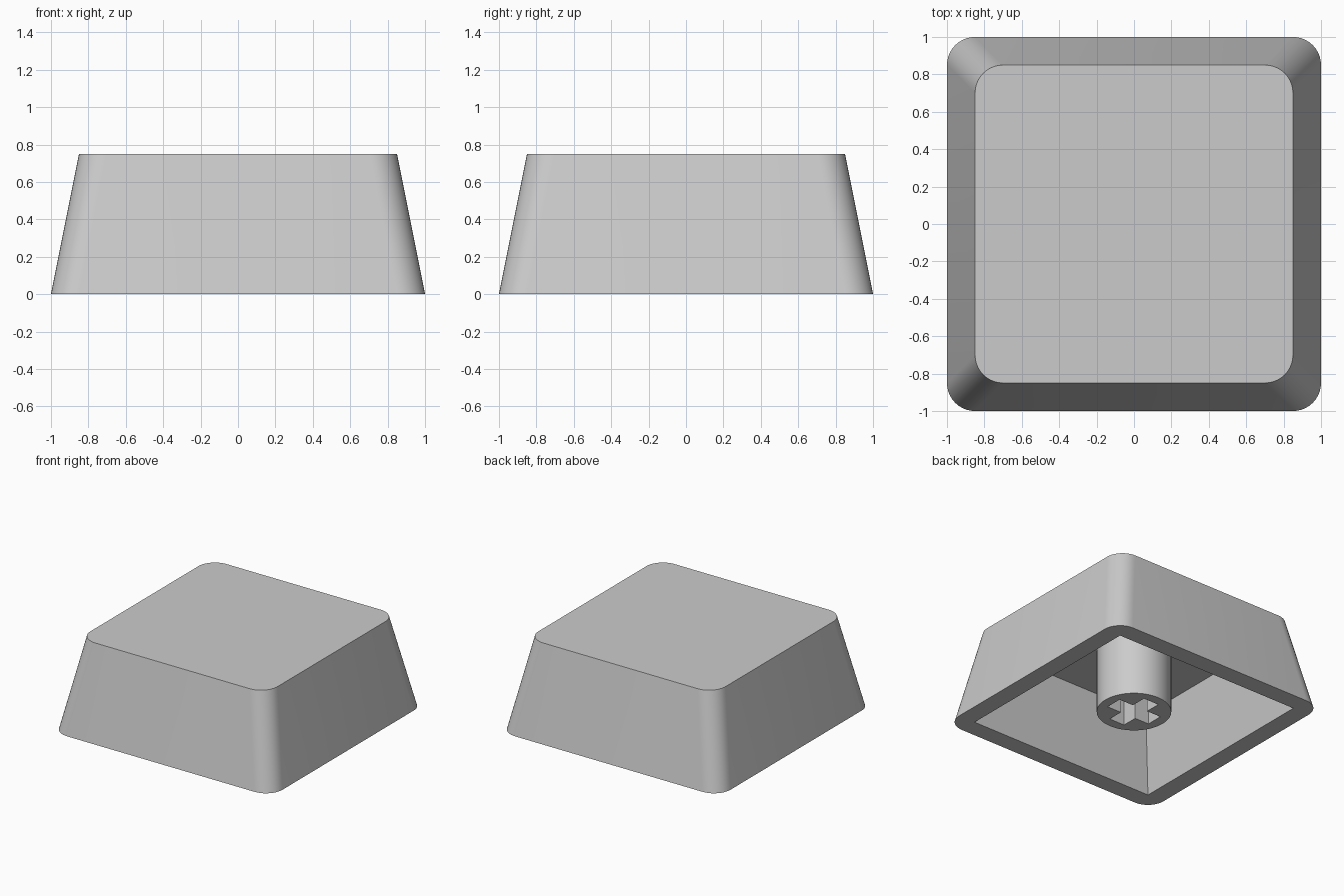
import bpy
import bmesh
import math

if "Cube" in bpy.data.objects:
    bpy.data.objects.remove(bpy.data.objects["Cube"], do_unlink=True)

# Single plain grey plastic
grey = bpy.data.materials.new("grey_plastic")
grey.use_nodes = True
colour = (0.6, 0.6, 0.6, 1.0)
grey.diffuse_color = colour
grey.node_tree.nodes["Principled BSDF"].inputs["Base Color"].default_value = colour


def square(half, radius=0.0, steps=10):
    """Outline of a square, with rounded corners when radius is set."""
    if radius == 0:
        return [(half, half), (-half, half), (-half, -half), (half, -half)]
    points = []
    for corner in range(4):
        mid = math.radians(45 + 90 * corner)
        cx = math.copysign(half - radius, math.cos(mid))
        cy = math.copysign(half - radius, math.sin(mid))
        for i in range(steps + 1):
            a = math.radians(90 * (corner + i / steps))
            points.append((cx + radius * math.cos(a), cy + radius * math.sin(a)))
    return points


def circle(radius, sides=64):
    angles = [2 * math.pi * i / sides for i in range(sides)]
    return [(radius * math.cos(a), radius * math.sin(a)) for a in angles]


def cross(reach, width):
    """Plus-shaped outline, one quarter turned four times."""
    points = []
    x, y = reach, width
    for turn in range(4):
        for px, py in ((x, -y), (x, y), (y, y)):
            for _ in range(turn):
                px, py = -py, px
            points.append((px, py))
    return points


def loft(name, low, z_low, high, z_high):
    """Closed solid between two outlines with equal point counts."""
    bm = bmesh.new()
    a = [bm.verts.new((x, y, z_low)) for x, y in low]
    b = [bm.verts.new((x, y, z_high)) for x, y in high]
    bm.faces.new(a[::-1])
    bm.faces.new(b)
    for i in range(len(a)):
        j = (i + 1) % len(a)
        bm.faces.new((a[i], a[j], b[j], b[i]))
    mesh = bpy.data.meshes.new(name)
    bm.to_mesh(mesh)
    bm.free()
    mesh.materials.append(grey)
    obj = bpy.data.objects.new(name, mesh)
    bpy.context.collection.objects.link(obj)
    return obj


def activate(obj):
    bpy.ops.object.select_all(action="DESELECT")
    obj.select_set(True)
    bpy.context.view_layer.objects.active = obj


def cut(obj, cutter):
    """Subtract the cutter, then discard it."""
    cutter.hide_render = True
    mod = obj.modifiers.new("cut", "BOOLEAN")
    mod.operation = "DIFFERENCE"
    mod.solver = "EXACT"
    mod.object = cutter
    activate(obj)
    bpy.ops.object.modifier_apply(modifier=mod.name)
    bpy.data.objects.remove(cutter, do_unlink=True)


def smooth(obj):
    activate(obj)
    bpy.ops.object.shade_smooth_by_angle(angle=math.radians(30))


# Tapered cap with rounded corners, hollow underneath
HEIGHT, CEILING, TAPER = 0.75, 0.6, 0.2
cap = loft("cap_shell", square(1, 0.15), 0, square(0.85, 0.15), HEIGHT)
start = -0.1
cavity = loft("cavity_cutter", square(0.85 - TAPER * start), start,
              square(0.85 - TAPER * CEILING), CEILING)
cut(cap, cavity)
smooth(cap)

# Round mounting stem with a cross-shaped socket, running up into the ceiling
stem = loft("mounting_stem", circle(0.28), 0.03, circle(0.28), CEILING + 0.02)
socket = loft("socket_cutter", cross(0.2, 0.07), -0.1, cross(0.2, 0.07), 0.45)
cut(stem, socket)
smooth(stem)
